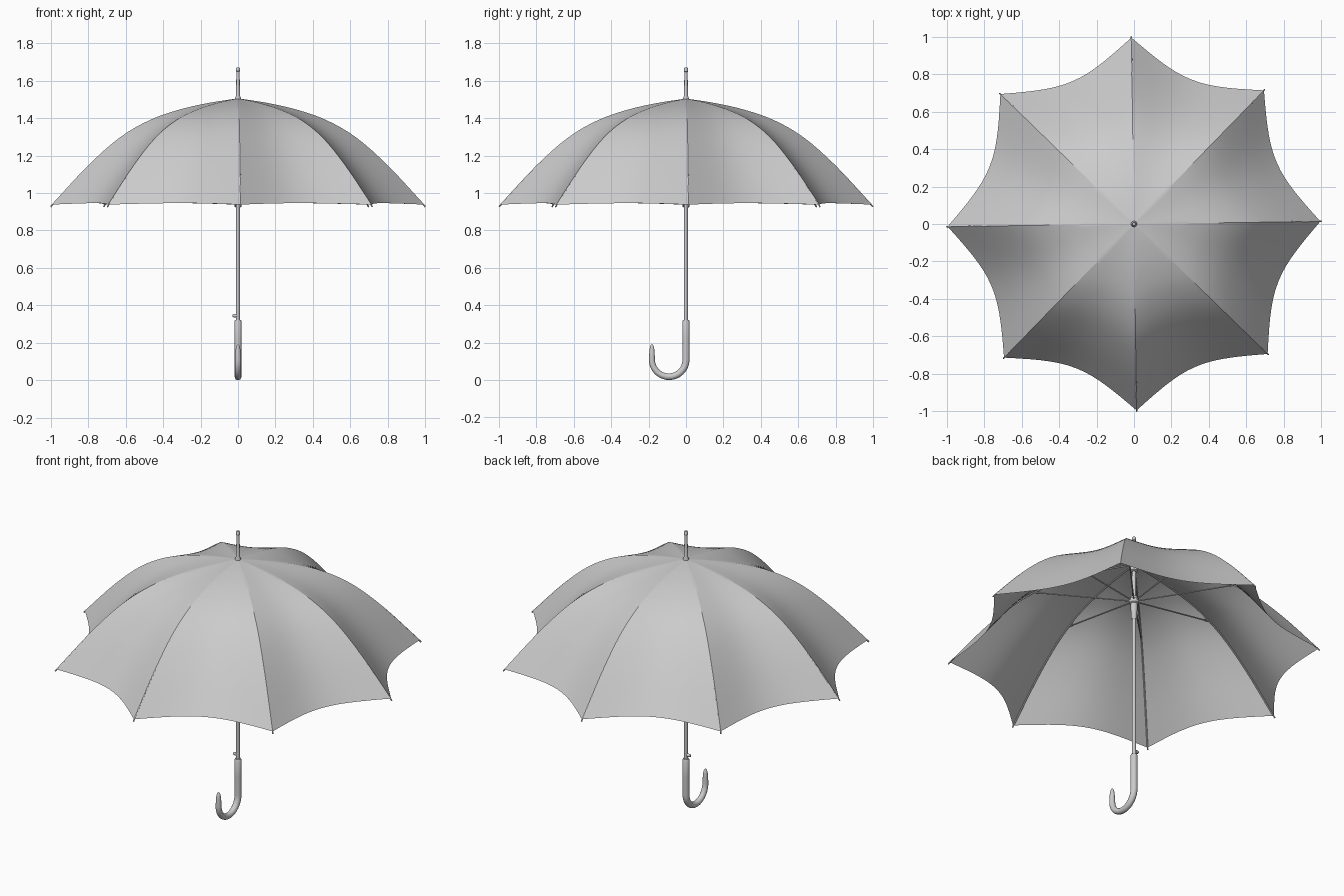
import bpy, bmesh, math
from mathutils import Vector

if "Cube" in bpy.data.objects:
    bpy.data.objects.remove(bpy.data.objects["Cube"])

N = 8                       # ribs / panels
ROT = math.radians(0.8)     # slight twist of the canopy
# rib profile (radius, height)
PROFILE = [(0.0, 1.505), (0.15, 1.482), (0.31, 1.446), (0.47, 1.39), (0.63, 1.297),
           (0.80, 1.147), (0.995, 0.938)]


def spline(pts, steps):
    """Catmull-Rom through the points."""
    p = [Vector(q) for q in pts]
    p = [2 * p[0] - p[1]] + p + [2 * p[-1] - p[-2]]
    out = []
    for i in range(1, len(p) - 2):
        a, b, c, d = p[i - 1:i + 3]
        for k in range(steps):
            t = k / steps
            out.append(0.5 * (2 * b + (c - a) * t + (2 * a - 5 * b + 4 * c - d) * t ** 2
                              + (3 * b - a - 3 * c + d) * t ** 3))
    return out + [p[-2]]


def smooth(obj, angle=30):
    bpy.ops.object.select_all(action='DESELECT')
    obj.select_set(True)
    bpy.context.view_layer.objects.active = obj
    bpy.ops.object.shade_smooth_by_angle(angle=math.radians(angle))


def finish(bm, name, angle=30):
    bmesh.ops.recalc_face_normals(bm, faces=bm.faces)
    me = bpy.data.meshes.new(name)
    bm.to_mesh(me)
    bm.free()
    obj = bpy.data.objects.new(name, me)
    bpy.context.collection.objects.link(obj)
    smooth(obj, angle)
    return obj


def tube(bm, path, radii, sides=8):
    """Capped tube along a planar-ish path, one radius per point."""
    path = [Vector(p) for p in path]
    rings, ref = [], None
    for i, p in enumerate(path):
        t = (path[min(i + 1, len(path) - 1)] - path[max(i - 1, 0)]).normalized()
        if ref is None:
            ref = t.orthogonal().normalized()
        ref = (ref - t * ref.dot(t)).normalized()
        side = t.cross(ref)
        rings.append([bm.verts.new(p + radii[i] * (math.cos(a) * ref + math.sin(a) * side))
                      for a in (2 * math.pi * k / sides for k in range(sides))])
    for r0, r1 in zip(rings, rings[1:]):
        for k in range(sides):
            j = (k + 1) % sides
            bm.faces.new((r0[k], r0[j], r1[j], r1[k]))
    bm.faces.new(rings[0][::-1])
    bm.faces.new(rings[-1])


def lathe(name, prof, sides=24):
    """Stack of rings (radius, z) round the z axis, capped."""
    bm = bmesh.new()
    rings = [[bm.verts.new((r * math.cos(2 * math.pi * k / sides),
                            r * math.sin(2 * math.pi * k / sides), z)) for k in range(sides)]
             for r, z in prof]
    for r0, r1 in zip(rings, rings[1:]):
        for k in range(sides):
            j = (k + 1) % sides
            bm.faces.new((r0[k], r0[j], r1[j], r1[k]))
    bm.faces.new(rings[0][::-1])
    bm.faces.new(rings[-1])
    return finish(bm, name)


# canopy: panels sagging inward between the ribs
SEG = 14
rib = spline(PROFILE, 4)
bm = bmesh.new()
apex = bm.verts.new((0, 0, rib[0].y))
prev = None
half = math.pi / N
for r, z in rib[1:]:
    ring = []
    for k in range(N * SEG):
        u = (k % SEG) / SEG
        a = ROT + 2 * math.pi * k / (N * SEG)
        bow = 1 - (2 * u - 1) ** 2
        s = math.cos(half) / math.cos(half * (2 * u - 1)) - 0.09 * bow
        ring.append(bm.verts.new((r * s * math.cos(a), r * s * math.sin(a), z + 0.008 * bow * r)))
    for k in range(N * SEG):
        j = (k + 1) % (N * SEG)
        if prev:
            bm.faces.new((prev[k], ring[k], ring[j], prev[j]))
        else:
            bm.faces.new((apex, ring[k], ring[j]))
    prev = ring
finish(bm, "canopy", 20)

# ribs under the canopy, with tips poking out, and stretchers from the runner
ribs, stretchers = bmesh.new(), bmesh.new()
for i in range(N):
    a = ROT + 2 * math.pi * i / N
    at = lambda r, z: (r * math.cos(a), r * math.sin(a), z)
    path = [at(r, z - 0.006) for r, z in rib if r > 0.015] + [at(1.0, 0.926)]
    tube(ribs, path, [0.004] * len(path), 6)
    tube(stretchers, [at(0.015, 1.275), at(0.53, 1.35)], [0.004, 0.004], 6)
finish(ribs, "ribs")
finish(stretchers, "stretchers")

# shaft, ferrule, top notch and sliding runner
lathe("shaft", [(0.01, 0.30), (0.01, 1.51)])
lathe("ferrule", [(0.016, 1.495), (0.015, 1.508), (0.010, 1.522), (0.009, 1.648),
                  (0.011, 1.65), (0.011, 1.664), (0.008, 1.67)])
lathe("top_notch", [(0.012, 1.455), (0.022, 1.46), (0.022, 1.485), (0.012, 1.492)])
lathe("runner", [(0.012, 1.16), (0.015, 1.165), (0.019, 1.24), (0.019, 1.255), (0.027, 1.26),
                 (0.027, 1.285), (0.018, 1.29), (0.018, 1.30), (0.011, 1.302)])

# release button on the shaft
bm = bmesh.new()
tube(bm, [(-0.005, 0, 0.345), (-0.024, 0, 0.345), (-0.03, 0, 0.345)], [0.009, 0.009, 0.006], 12)
finish(bm, "release_button")

# hooked handle
R, C = 0.091, 0.109
path = [(0, 0, 0.322), (0, 0, 0.316), (0, 0, 0.22)]
radii = [0.016, 0.019, 0.019]
for k in range(25):
    a = math.pi * k / 24
    path.append((0, -R + R * math.cos(a), C - R * math.sin(a)))
    radii.append(0.019 - 0.003 * k / 24)
path += [(0, -2 * R, 0.14), (0, -2 * R, 0.165), (0, -2 * R, 0.18), (0, -2 * R, 0.188), (0, -2 * R, 0.191)]
radii += [0.0145, 0.0125, 0.0095, 0.006, 0.002]
bm = bmesh.new()
tube(bm, path, radii, 20)
finish(bm, "handle", 40)
